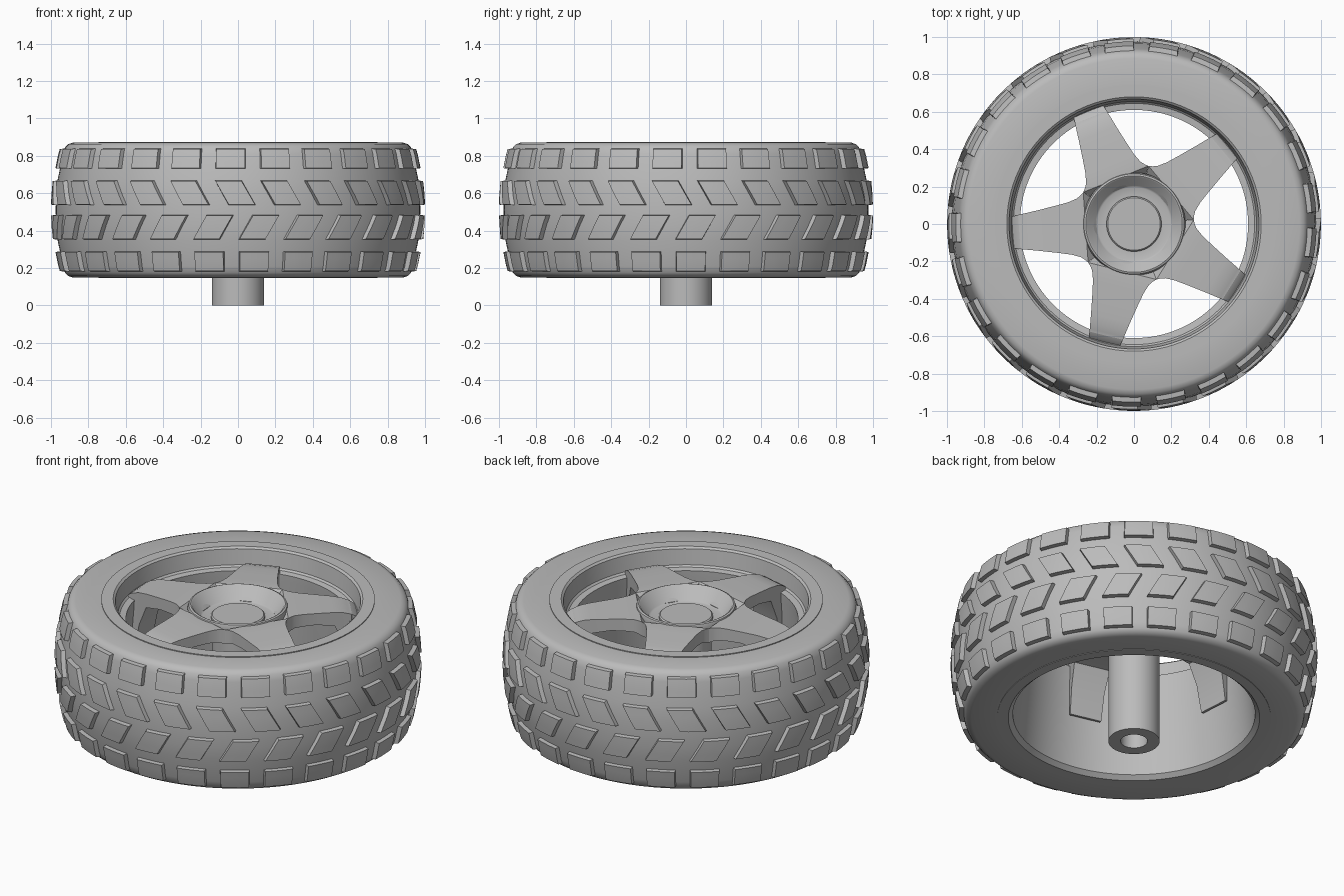
import bpy, bmesh, math
from mathutils import Matrix, Vector

cube = bpy.data.objects.get("Cube")
if cube:
    bpy.data.objects.remove(cube, do_unlink=True)

grey = bpy.data.materials.new("plain_grey")
grey.use_nodes = True
grey.diffuse_color = (0.5, 0.5, 0.5, 1)
grey.node_tree.nodes["Principled BSDF"].inputs["Base Color"].default_value = (0.5, 0.5, 0.5, 1)

MID = 0.51  # height of the wheel's middle plane


def finish(bm, name, angle=35):
    bmesh.ops.recalc_face_normals(bm, faces=bm.faces)
    mesh = bpy.data.meshes.new(name)
    bm.to_mesh(mesh)
    bm.free()
    mesh.materials.append(grey)
    obj = bpy.data.objects.new(name, mesh)
    bpy.context.collection.objects.link(obj)
    bpy.ops.object.select_all(action='DESELECT')
    obj.select_set(True)
    bpy.context.view_layer.objects.active = obj
    bpy.ops.object.shade_smooth_by_angle(angle=math.radians(angle))


def lathe(name, profile, closed=True, steps=120):
    """Spin a (radius, height) profile around the z axis."""
    bm = bmesh.new()
    verts = [bm.verts.new((r, 0, z)) for r, z in profile]
    edges = [bm.edges.new(p) for p in zip(verts, verts[1:])]
    if closed:
        edges.append(bm.edges.new((verts[-1], verts[0])))
    bmesh.ops.spin(bm, geom=verts + edges, axis=(0, 0, 1), cent=(0, 0, 0),
                   angle=math.tau, steps=steps)
    bmesh.ops.remove_doubles(bm, verts=bm.verts, dist=0.0004)
    finish(bm, name)


# Tyre carcass: half profile as (distance from middle, radius), mirrored
HALF = [(0, .975), (.08, .973), (.16, .965), (.24, .948), (.30, .936),
        (.335, .925), (.352, .908), (.36, .885)]


def tyre_radius(z):
    d = abs(z - MID)
    for (d0, r0), (d1, r1) in zip(HALF, HALF[1:]):
        if d <= d1:
            return r0 + (r1 - r0) * (d - d0) / (d1 - d0)
    return HALF[-1][1]


upper = [(r, MID + d) for d, r in HALF]
lower = [(r, MID - d) for d, r in HALF[:0:-1]]
lathe("tyre", lower + upper + [(.735, MID + .36), (.735, MID - .36)])

# Tread blocks: row height, row size, block width, slant, phase
ROWS = [(.785, .11, .165, 0, -.042), (.602, .135, .145, -.075, -.015),
        (.418, .135, .145, .075, .115), (.235, .11, .165, 0, .09)]
BLOCKS = 25
GRID = 3  # cells across a block


def add_block(bm, height, size, width, slant, angle):
    """A raised block wrapped onto the tyre, tapered towards its outer face."""
    def point(i, j, outer):
        taper = .93 if outer else 1
        u, t = (i / GRID - .5) * taper, (j / GRID - .5) * taper
        z = height + t * size
        r = tyre_radius(z) + (.025 if outer else -.01)
        a = angle + (u * width + t * slant) / .96
        return bm.verts.new((r * math.cos(a), r * math.sin(a), z))

    span = range(GRID + 1)
    top = {(i, j): point(i, j, True) for i in span for j in span}
    rim = ([(i, 0) for i in range(GRID)] + [(GRID, j) for j in range(GRID)]
           + [(i, GRID) for i in range(GRID, 0, -1)] + [(0, j) for j in range(GRID, 0, -1)])
    base = [point(i, j, False) for i, j in rim]
    for i in range(GRID):
        for j in range(GRID):
            bm.faces.new((top[i, j], top[i + 1, j], top[i + 1, j + 1], top[i, j + 1]))
    for k in range(len(rim)):
        n = (k + 1) % len(rim)
        bm.faces.new((base[k], base[n], top[rim[n]], top[rim[k]]))


bm = bmesh.new()
for height, size, width, slant, phase in ROWS:
    for i in range(BLOCKS):
        add_block(bm, height, size, width, slant,
                  phase + i * math.tau / BLOCKS - math.pi / 2)
finish(bm, "tread_blocks", 30)

# Rim barrel with outer lips and an inner ledge
lathe("rim", [(.745, .875), (.68, .875), (.668, .865), (.655, .775), (.645, .765),
              (.61, .76), (.612, .72), (.66, .17), (.685, .147), (.745, .147)])

# Dished hub joined to a hollow axle tube
lathe("hub_and_axle", [(0, .785), (.14, .785), (.147, .778), (.147, .765), (.195, .765),
                       (.205, .77), (.25, .842), (.258, .846), (.268, .842), (.275, .82),
                       (.26, .74), (.14, .72), (.14, 0), (.073, 0), (.073, .5), (0, .5)],
      closed=False)

# Flat key inside the axle bore
bm = bmesh.new()
bmesh.ops.create_cube(bm, size=1, matrix=Matrix.Translation((0, .06, .28))
                      @ Matrix.Diagonal((.09, .035, .44, 1)))
finish(bm, "axle_key")

# Five spokes: stations of radius, half width, top and underside height
STATIONS = [(.20, .145, .77, .74), (.259, .188, .835, .75), (.275, .172, .835, .755),
            (.296, .157, .835, .76), (.345, .14, .832, .76), (.42, .125, .828, .76),
            (.52, .107, .822, .74), (.57, .099, .815, .62), (.60, .094, .805, .46),
            (.614, .092, .80, .46), (.615, .091, .80, .755), (.64, .087, .785, .755),
            (.656, .085, .762, .755)]
bm = bmesh.new()
for k in range(5):
    turn = Matrix.Rotation(math.radians(112 + 72 * k), 3, 'Z')
    rings = []
    for r, w, top, under in STATIONS:
        corners = [(r, -w, under), (r, w, under), (r, w, top), (r, -w, top)]
        rings.append([bm.verts.new(turn @ Vector(c)) for c in corners])
    for a, b in zip(rings, rings[1:]):
        for j in range(4):
            n = (j + 1) % 4
            bm.faces.new((a[j], a[n], b[n], b[j]))
    bm.faces.new(rings[0])
    bm.faces.new(rings[-1])
finish(bm, "spokes", 30)
